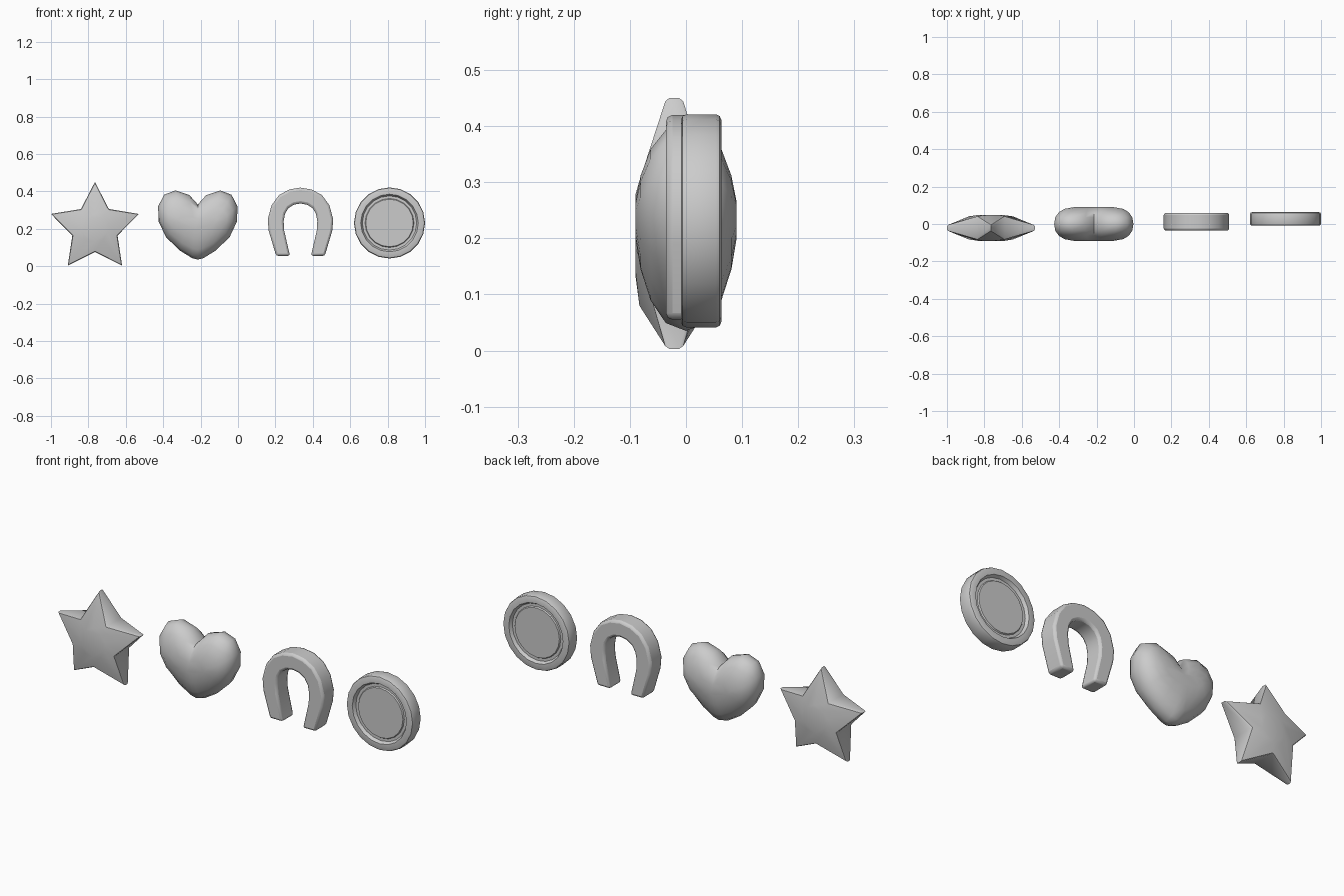
import bpy, bmesh, math

if "Cube" in bpy.data.objects:
    bpy.data.objects.remove(bpy.data.objects["Cube"])


def finish(name, bm, angle, bevel=0.0):
    bmesh.ops.recalc_face_normals(bm, faces=bm.faces)
    me = bpy.data.meshes.new(name)
    bm.to_mesh(me)
    bm.free()
    ob = bpy.data.objects.new(name, me)
    bpy.context.collection.objects.link(ob)
    if bevel:
        m = ob.modifiers.new("bevel", 'BEVEL')
        m.width, m.segments = bevel, 2
        m.limit_method, m.angle_limit = 'ANGLE', math.radians(50)
    bpy.ops.object.select_all(action='DESELECT')
    ob.select_set(True)
    bpy.context.view_layer.objects.active = ob
    bpy.ops.object.shade_smooth_by_angle(angle=math.radians(angle))
    return ob


def loft(name, rings, angle):
    """Skin a list of equal-length rings and cap both ends."""
    bm = bmesh.new()
    loops = [[bm.verts.new(p) for p in r] for r in rings]
    n = len(loops[0])
    for a, b in zip(loops, loops[1:]):
        for i in range(n):
            j = (i + 1) % n
            bm.faces.new((a[i], a[j], b[j], b[i]))
    bm.faces.new(loops[0])
    bm.faces.new(loops[-1])
    return finish(name, bm, angle)


# Star: thick hub, arms thinning to blunt tips
def star_ring(side, tip_r, tip_y, in_r, in_y):
    pts = []
    for i in range(10):
        a = math.pi * i / 5
        r, y = (in_r, in_y) if i % 2 else (tip_r, tip_y)
        pts.append((-0.765 + r * math.sin(a), -0.021 + side * y, 0.203 + r * math.cos(a)))
    return pts


half = [(0.075, 0.069, 0.070, 0.069), (0.241, 0.016, 0.123, 0.062), (0.247, 0.009, 0.127, 0.055)]
loft("star", [star_ring(-1, *h) for h in half] + [star_ring(1, *h) for h in reversed(half)], 40)

# Heart: mirrored outline, shrinking towards puffy front and back
right = [(0, 0.33), (0.045, 0.38), (0.12, 0.405), (0.18, 0.382), (0.212, 0.32), (0.21, 0.24),
         (0.17, 0.155), (0.095, 0.083), (0.03, 0.043), (0, 0.035)]
outline = right + [(-x, z) for x, z in right[-2:0:-1]]
steps = [(0.09, 0.5, 0.18), (0.081, 0.74, 0.45), (0.063, 0.88, 0.73), (0.036, 0.97, 0.93)]
levels = [(-y, a, b) for y, a, b in steps] + [(0, 1, 1)] + steps[::-1]
loft("heart", [[(-0.215 + x * a, y, 0.235 + (z - 0.235) * b) for x, z in outline]
               for y, a, b in levels], 60)

# Horseshoe: strip between outer and inner arch, extruded and bevelled
outer = [(0, 0.42), (0.06, 0.41), (0.115, 0.38), (0.155, 0.325), (0.175, 0.25), (0.17, 0.19), (0.13, 0.055)]
inner = [(0, 0.335), (0.035, 0.329), (0.065, 0.31), (0.083, 0.28), (0.09, 0.24), (0.087, 0.19), (0.056, 0.055)]
bm = bmesh.new()


def arch(h):
    pts = [(-x, z) for x, z in h[:0:-1]] + h
    return [bm.verts.new((0.334 + x, -0.036, z)) for x, z in pts]


o, n = arch(outer), arch(inner)
for i in range(len(o) - 1):
    bm.faces.new((o[i], o[i + 1], n[i + 1], n[i]))
ext = bmesh.ops.extrude_face_region(bm, geom=bm.faces[:])
for v in ext["geom"]:
    if isinstance(v, bmesh.types.BMVert):
        v.co.y = 0.06
finish("horseshoe", bm, 40, 0.012)

# Coin: raised rim, groove and slightly raised centre on both faces
prof = [(0.127, 0.026), (0.131, 0.020), (0.145, 0.020), (0.154, 0.036), (0.180, 0.036), (0.187, 0.033), (0.19, 0.026)]


def circle(r, y):
    return [(0.81 + r * math.sin(math.tau * i / 20), 0.027 + y, 0.231 + r * math.cos(math.tau * i / 20))
            for i in range(20)]


loft("coin", [circle(r, -y) for r, y in prof] + [circle(r, y) for r, y in reversed(prof)], 35)
